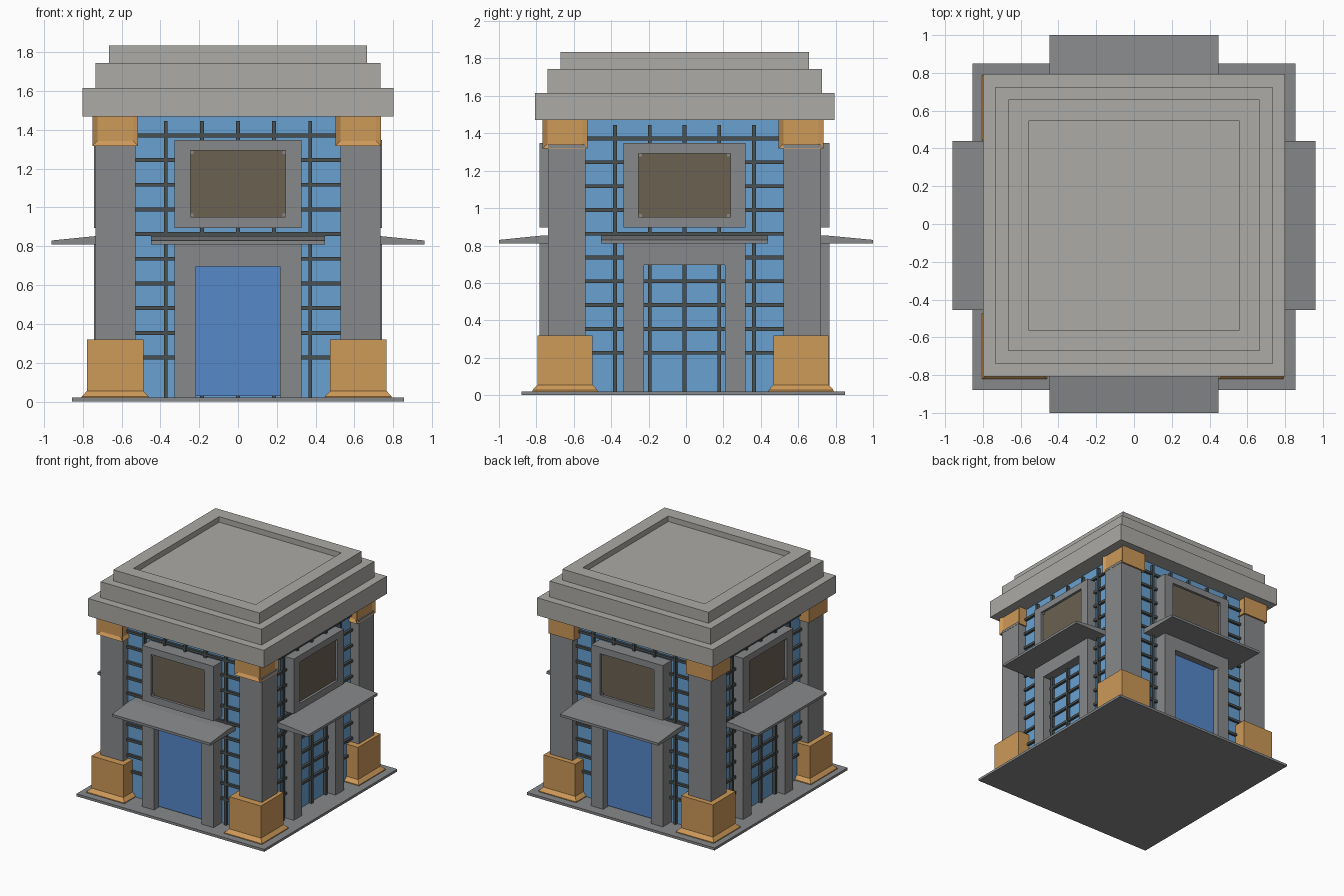
import bpy, bmesh
from mathutils import Vector

if "Cube" in bpy.data.objects:
    bpy.data.objects.remove(bpy.data.objects["Cube"])

CY = -0.008  # small y offset of the building body


def mat(name, r, g, b):
    m = bpy.data.materials.new(name)
    m.diffuse_color = (r, g, b, 1)
    m.use_nodes = True
    m.node_tree.nodes["Principled BSDF"].inputs["Base Color"].default_value = m.diffuse_color
    return m


STONE = mat("grey_stone", .243, .247, .254)
ROOF = mat("pale_roof", .412, .404, .382)
ORANGE = mat("orange_block", .610, .319, .098)
GLASS = mat("light_blue_glass", .140, .355, .640)
DOOR = mat("blue_door", .093, .246, .580)
BAR = mat("dark_bar", .068, .079, .082)
BROWN = mat("brown_panel", .150, .119, .085)


def finish(name, bm, m):
    bmesh.ops.recalc_face_normals(bm, faces=bm.faces)
    me = bpy.data.meshes.new(name)
    bm.to_mesh(me)
    bm.free()
    me.materials.append(m)
    ob = bpy.data.objects.new(name, me)
    bpy.context.collection.objects.link(ob)
    return ob


def loft(bm, cx, cy, levels):
    """Stack of rectangles (half x, half y, z) joined into a closed solid."""
    rings = [[bm.verts.new((cx + sx * hx, cy + sy * hy, z))
              for sx, sy in ((-1, -1), (1, -1), (1, 1), (-1, 1))]
             for hx, hy, z in levels]
    for a, b in zip(rings, rings[1:]):
        for i in range(4):
            j = (i + 1) % 4
            bm.faces.new((a[i], a[j], b[j], b[i]))
    bm.faces.new(rings[0])
    bm.faces.new(rings[-1])


def place(side, u, d, z):
    """Point on a facade: u along the wall, d outward from the centre."""
    return {"front": (u, CY - d, z), "back": (-u, CY + d, z),
            "right": (d, CY + u, z), "left": (-d, CY - u, z)}[side]


def prism(bm, side, prof, u0, u1):
    """Extrude a (d, z) profile along the wall."""
    a = [bm.verts.new(place(side, u0, d, z)) for d, z in prof]
    b = [bm.verts.new(place(side, u1, d, z)) for d, z in prof]
    bm.faces.new(a)
    bm.faces.new(b)
    for i in range(len(a)):
        j = (i + 1) % len(a)
        bm.faces.new((a[i], a[j], b[j], b[i]))


def box(bm, side, u0, u1, z0, z1, d0, d1):
    prism(bm, side, [(d0, z0), (d1, z0), (d1, z1), (d0, z1)], u0, u1)


# Ground slab
bm = bmesh.new()
loft(bm, 0, -.015, [(.855, .865, 0), (.855, .865, .02)])
finish("ground_slab", bm, STONE)

# Glass core
bm = bmesh.new()
loft(bm, 0, CY, [(.66, .665, .02), (.66, .665, 1.48)])
finish("glass_walls", bm, GLASS)

# Stepped roof with a sunken top
bm = bmesh.new()
loft(bm, 0, -.007, [(h, h, z) for h, z in (
    (.80, 1.47), (.80, 1.615), (.733, 1.615), (.733, 1.745),
    (.665, 1.745), (.665, 1.835), (.556, 1.835), (.556, 1.79))])
finish("roof", bm, ROOF)

# Corner pillars, flared bases and capitals
for sx, xn, xc in ((-1, "left", -.633), (1, "right", .62)):
    for sy, yn, yc in ((-1, "front", -.647), (1, "back", .615)):
        tag = yn + "_" + xn
        bm = bmesh.new()
        loft(bm, sx * .632, CY + sy * .63, [(.103, .1, .02), (.103, .1, 1.34)])
        finish(tag + "_pillar", bm, STONE)

        bm = bmesh.new()
        loft(bm, xc, yc, [(.172, .174, .02), (.172, .174, .027),
                          (.145, .147, .055), (.145, .147, .32)])
        finish(tag + "_base", bm, ORANGE)

        bm = bmesh.new()
        loft(bm, xc, yc, [(.117, .12, 1.318), (.117, .12, 1.505)])
        bmesh.ops.recalc_face_normals(bm, faces=bm.faces)
        bm.normal_update()
        # sunken squares only on the front and right faces
        for n in (Vector((0, -1, 0)), Vector((1, 0, 0))):
            f = [f for f in bm.faces if f.normal.dot(n) > .9]
            bmesh.ops.inset_region(bm, faces=f, thickness=.036)
            bmesh.ops.translate(bm, verts=f[0].verts, vec=-n * .015)
        finish(tag + "_capital", bm, ORANGE)

# The four facades
for side in ("front", "back", "right", "left"):
    across = side in ("front", "back")
    face = .775 if across else .742      # outer face of the frames
    wall = .665 if across else .66       # glass plane
    tip = {"front": 1 + CY, "back": 1 - CY}.get(side, .962)

    # Window bars
    bm = bmesh.new()
    for i in range(-2, 3):
        u = i * .186
        box(bm, side, u - .01, u + .01, .02, 1.445, wall - .01, wall + .024)
    for i in range(10):
        z = .227 + i * .1272
        box(bm, side, -.54, .54, z - .01, z + .01, wall - .01, wall + .02)
    finish(side + "_window_bars", bm, BAR)

    # Door frame: two jambs and a lintel
    bm = bmesh.new()
    for a, b in ((-.326, -.217), (.217, .326)):
        box(bm, side, a, b, .02, .82, wall - .01, face)
    box(bm, side, -.217, .217, .695, .82, wall - .01, face)
    finish(side + "_door_frame", bm, STONE)

    # Solid doors on front and back only
    if across:
        bm = bmesh.new()
        box(bm, side, -.218, .218, .03, .696, face - .065, face - .056)
        finish(side + "_door", bm, DOOR)

    # Sloping canopy
    bm = bmesh.new()
    prism(bm, side, [(wall, .81), (tip, .81), (tip, .83),
                     (face - .01, .853), (wall, .853)], -.447, .447)
    finish(side + "_canopy", bm, STONE)

    # Sign frame, panel and corner studs
    bm = bmesh.new()
    for a, b in ((-.326, -.245), (.245, .326)):
        box(bm, side, a, b, .895, 1.347, wall - .01, face)
    for a, b in ((.895, .952), (1.293, 1.347)):
        box(bm, side, -.245, .245, a, b, wall - .01, face)
    for u in (-.236, .236):
        for z in (.961, 1.284):
            box(bm, side, u - .008, u + .008, z - .008, z + .008,
                face - .03, face - .014)
    finish(side + "_sign_frame", bm, STONE)
    bm = bmesh.new()
    box(bm, side, -.246, .246, .951, 1.294, face - .028, face - .02)
    finish(side + "_sign_panel", bm, BROWN)
